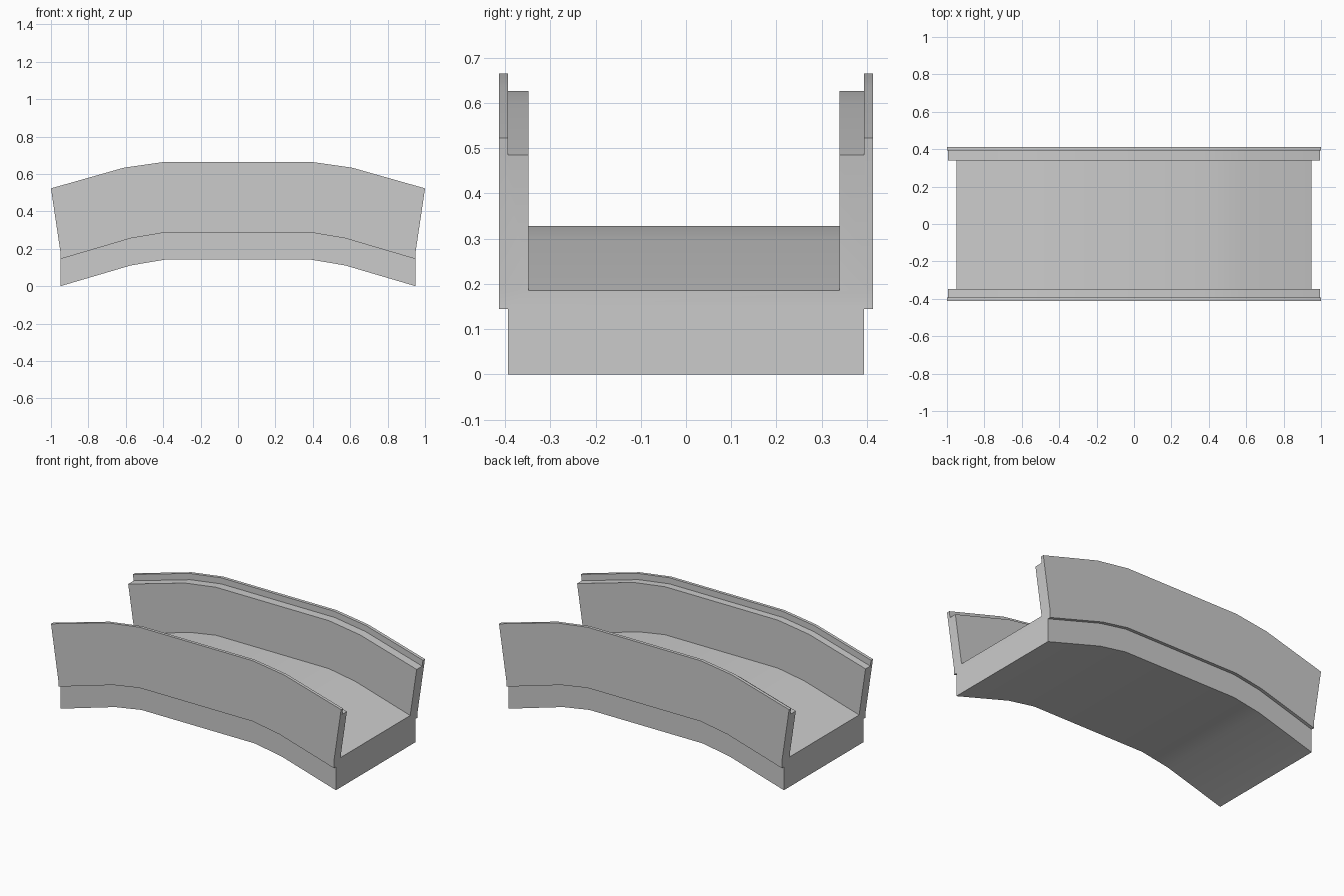
import bpy, bmesh

if "Cube" in bpy.data.objects:
    bpy.data.objects.remove(bpy.data.objects["Cube"])

BASE, LEDGE, DECK, RAIL, TOP = 0.142, 0.287, 0.328, 0.627, 0.665

# Cross-section (y, height at mid-span), running round the trough
section = [(-.393, BASE), (-.393, LEDGE), (-.413, LEDGE), (-.413, DECK),
           (-.413, TOP), (-.394, TOP), (-.394, RAIL), (-.348, RAIL),
           (-.348, DECK), (.339, DECK), (.339, RAIL), (.393, RAIL),
           (.393, TOP), (.413, TOP), (.413, DECK), (.413, LEDGE),
           (.393, LEDGE), (.393, BASE)]

# Stations along the span: x at deck level, x at parapet top, drop
half = [(.39, .39, 0), (.573, .608, .031), (.95, 1.0, .142)]
stations = [(-a, -b, d) for a, b, d in reversed(half)] + half

bm = bmesh.new()
rings = []
for x_low, x_high, drop in stations:
    ring = []
    for y, h in section:
        t = max(0, (h - DECK) / (TOP - DECK))   # parapets fan outwards above the deck
        ring.append(bm.verts.new((x_low + (x_high - x_low) * t, y, h - drop)))
    rings.append(ring)

# Skin between stations
n = len(section)
for r, s in zip(rings, rings[1:]):
    for i in range(n):
        j = (i + 1) % n
        bm.faces.new((r[i], r[j], s[j], s[i]))

# End caps: deck slab and the two sloping parapet ends
caps = [(0, 1, 2, 3, 8, 9, 14, 15, 16, 17), range(3, 9), range(9, 15)]
for ring in (rings[0], rings[-1]):
    for cap in caps:
        bm.faces.new([ring[i] for i in cap])
bmesh.ops.recalc_face_normals(bm, faces=bm.faces)

mesh = bpy.data.meshes.new("bridge_span")
bm.to_mesh(mesh)
bm.free()
bridge = bpy.data.objects.new("bridge_span", mesh)
bpy.context.collection.objects.link(bridge)

# Soft shading along the arch, crisp edges elsewhere
bpy.context.view_layer.objects.active = bridge
bridge.select_set(True)
bpy.ops.object.shade_smooth_by_angle(angle=0.5)
